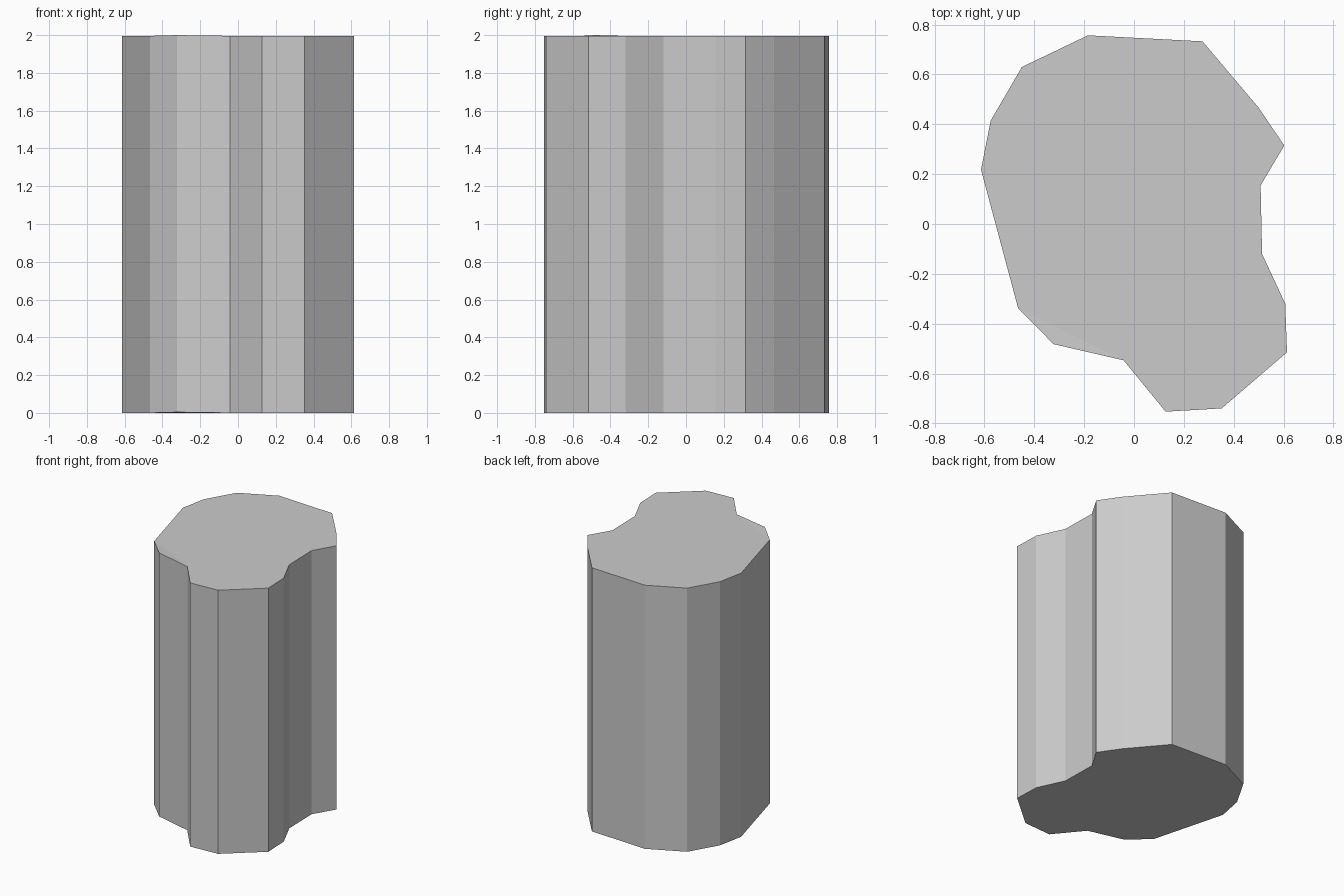
import bpy
import bmesh

if "Cube" in bpy.data.objects:
    bpy.data.objects.remove(bpy.data.objects["Cube"])

# Outline of the column seen from above, clockwise from the back
OUTLINE = [
    (-0.185, 0.757), (0.275, 0.733), (0.50, 0.467), (0.603, 0.315),
    (0.508, 0.155), (0.514, -0.12), (0.607, -0.32), (0.614, -0.515),
    (0.352, -0.74), (0.127, -0.753), (-0.042, -0.547), (-0.323, -0.482),
    (-0.465, -0.338), (-0.614, 0.218), (-0.575, 0.415), (-0.45, 0.63),
]
HEIGHT = 1.996
LIFTED_CORNER = 11   # this edge sits very slightly higher than the rest

bm = bmesh.new()

# Bottom cap
ring = [bm.verts.new((x, y, 0)) for x, y in OUTLINE]
cap = bm.faces.new(ring)

# Walls and top cap
result = bmesh.ops.extrude_face_region(bm, geom=[cap], use_keep_orig=True)
top = [v for v in result["geom"] if isinstance(v, bmesh.types.BMVert)]
bmesh.ops.translate(bm, verts=top, vec=(0, 0, HEIGHT))

# Raise the one uneven edge
cx, cy = OUTLINE[LIFTED_CORNER]
for v in bm.verts:
    if abs(v.co.x - cx) < 1e-4 and abs(v.co.y - cy) < 1e-4:
        v.co.z += 0.004

# Triangulate the caps, which are no longer quite flat
caps = [f for f in bm.faces if len(f.verts) > 4]
bmesh.ops.triangulate(bm, faces=caps)
bmesh.ops.recalc_face_normals(bm, faces=bm.faces)

mesh = bpy.data.meshes.new("rock_column")
bm.to_mesh(mesh)
bm.free()
column = bpy.data.objects.new("rock_column", mesh)
bpy.context.collection.objects.link(column)
